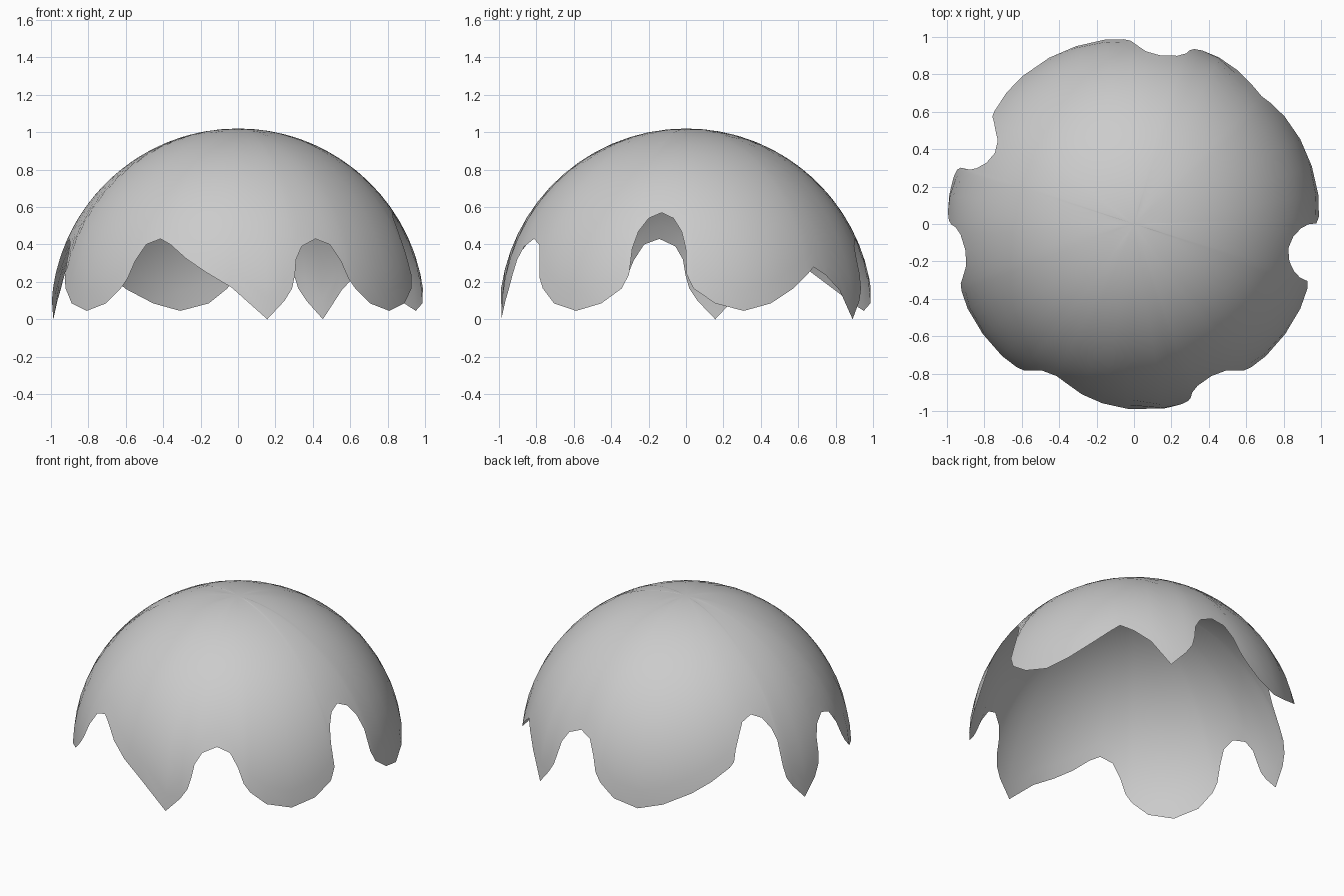
import bpy, bmesh
from math import acos, sin, cos, radians

if "Cube" in bpy.data.objects:
    bpy.data.objects.remove(bpy.data.objects["Cube"])

RADIUS, CENTRE_Z, ROWS = 1.0, 0.02, 14

# Edge shapes beside a notch or tip: (degrees from the notch centre, height)
SMALL_LOBE = [(5, .40), (8, .315), (10, .22), (12.3, .165), (18, .085)]
SMALL_TIP = [(5.5, .39), (8, .32), (8.8, .24), (10, .165), (12.5, .10)]
TALL_LOBE = [(4.5, .54), (7.5, .47), (8.9, .38), (9.2, .24), (11.3, .165), (18, .085)]
TALL_TIP = [(4.5, .54), (7.5, .47), (8.7, .40), (9, .24), (10, .165), (12.5, .10)]

edge = {}


def notch(az, top, left=(), right=()):
    """Add a notch; left is the side of falling azimuth."""
    edge[az % 360] = top
    for side, sign in ((left, -1), (right, 1)):
        for off, z in side:
            edge[(az + sign * off) % 360] = z


# Round lobes and pointed tips
for az in (18, 108, 216, 324):
    edge[az] = .045
for az in (63, 171, 279):
    edge[az] = 0.0

# Notches around the rim
notch(351, .57, TALL_LOBE, TALL_LOBE)
notch(45, .28, [(3.3, .24), (9.5, .165), (18, .085)], [(5, .235), (11, .155)])
notch(81, .43, SMALL_TIP, SMALL_LOBE)
notch(153, .57, [(4.5, .54), (7, .47), (9, .40), (10.2, .33), (12, .30),
                 (19, .225), (26, .16), (36, .085)], TALL_TIP)
notch(189, .43, SMALL_TIP, SMALL_LOBE)
notch(243, .43, SMALL_LOBE, [(4, .40), (10, .325), (17, .25), (25, .17)])
notch(297, .43, SMALL_TIP, SMALL_LOBE)

# Spherical shell with columns running from the crown to the rim
bm = bmesh.new()
crown = bm.verts.new((0, 0, CENTRE_Z + RADIUS))
columns = []
for az, z in sorted(edge.items()):
    end, a = acos((z - CENTRE_Z) / RADIUS), radians(az)
    col = []
    for i in range(1, ROWS + 1):
        t = end * i / ROWS
        col.append(bm.verts.new((RADIUS * sin(t) * cos(a), RADIUS * sin(t) * sin(a),
                                 CENTRE_Z + RADIUS * cos(t))))
    columns.append(col)
for p, q in zip(columns, columns[1:] + columns[:1]):
    bm.faces.new((crown, p[0], q[0]))
    for i in range(ROWS - 1):
        bm.faces.new((p[i], p[i + 1], q[i + 1], q[i]))
for f in bm.faces:
    f.smooth = True
mesh = bpy.data.meshes.new("broken_dome_shell")
bm.to_mesh(mesh)
bm.free()
shell = bpy.data.objects.new("broken_dome_shell", mesh)
bpy.context.collection.objects.link(shell)
